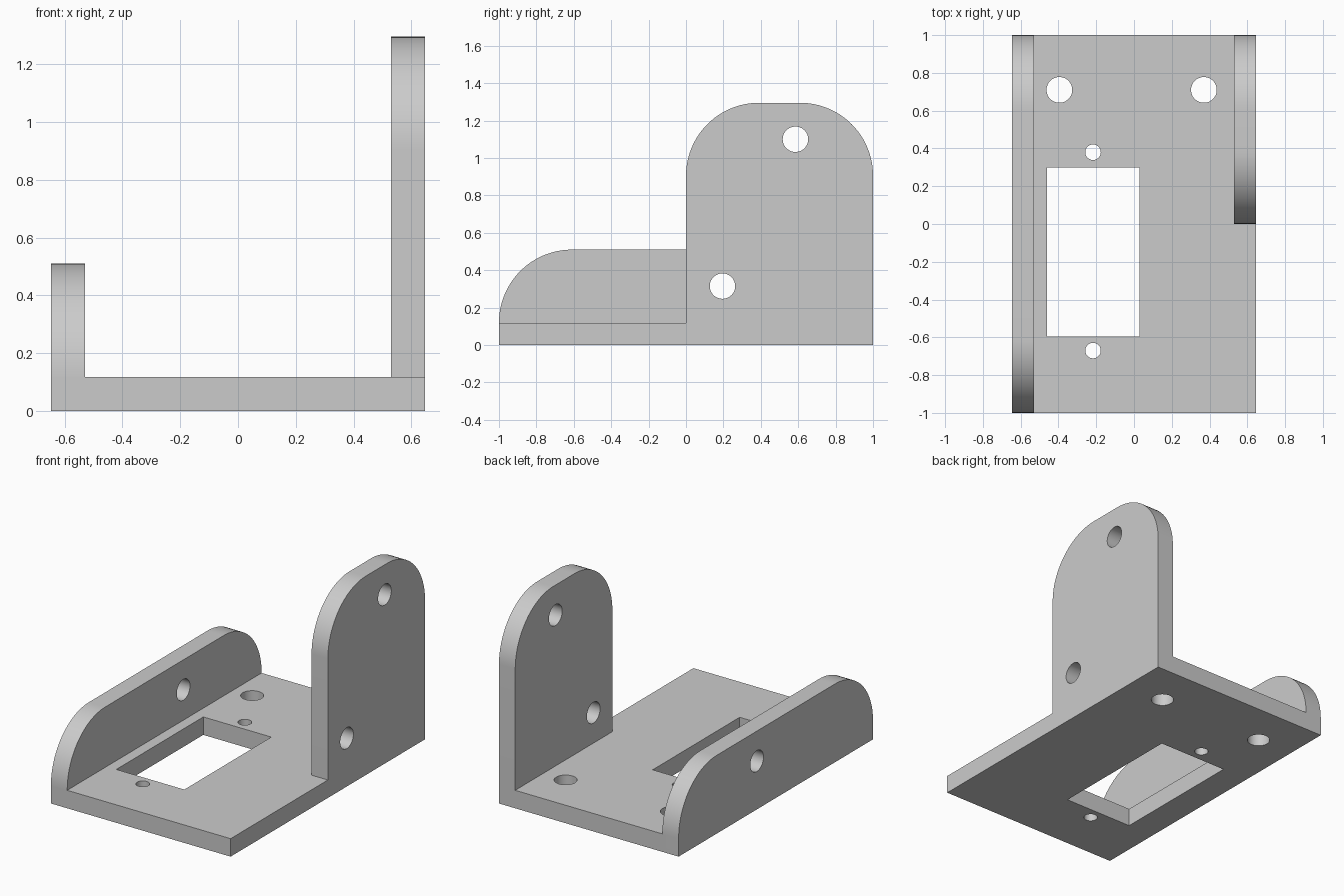
import bpy, bmesh, math
from mathutils import Matrix, Vector

default = bpy.data.objects.get("Cube")
if default:
    bpy.data.objects.remove(default, do_unlink=True)

HALF_W, HALF_L = 0.647, 1.0
THICK, WALL = 0.117, 0.117
CORNER = 0.39

grey = bpy.data.materials.new("plain grey")
grey.use_nodes = True
colour = (0.6, 0.6, 0.6, 1)
grey.diffuse_color = colour
grey.node_tree.nodes["Principled BSDF"].inputs["Base Color"].default_value = colour


def make_object(name, bm):
    bmesh.ops.recalc_face_normals(bm, faces=bm.faces)
    mesh = bpy.data.meshes.new(name)
    bm.to_mesh(mesh)
    bm.free()
    mesh.materials.append(grey)
    obj = bpy.data.objects.new(name, mesh)
    bpy.context.collection.objects.link(obj)
    return obj


def box(name, low, high):
    bm = bmesh.new()
    low, high = Vector(low), Vector(high)
    bmesh.ops.create_cube(bm, size=1)
    bmesh.ops.scale(bm, vec=high - low, verts=bm.verts)
    bmesh.ops.translate(bm, vec=(low + high) / 2, verts=bm.verts)
    return make_object(name, bm)


def rounded_wall(name, x0, y0, y1, top, steps=24):
    """Upright wall with both top corners rounded."""
    points = [(y0, 0), (y1, 0)]
    for cy, start in ((y1 - CORNER, 0), (y0 + CORNER, math.pi / 2)):
        for i in range(steps + 1):
            a = start + math.pi / 2 * i / steps
            points.append((cy + CORNER * math.cos(a), top - CORNER + CORNER * math.sin(a)))
    bm = bmesh.new()
    face = bm.faces.new([bm.verts.new((x0, y, z)) for y, z in points])
    side = bmesh.ops.extrude_face_region(bm, geom=[face])["geom"]
    moved = [v for v in side if isinstance(v, bmesh.types.BMVert)]
    bmesh.ops.translate(bm, vec=(WALL, 0, 0), verts=moved)
    return make_object(name, bm)


def drill(name, centre, radius, depth, axis="Z"):
    bm = bmesh.new()
    turn = Matrix.Rotation(math.pi / 2, 4, "Y") if axis == "X" else Matrix()
    bmesh.ops.create_cone(bm, cap_ends=True, segments=48, radius1=radius, radius2=radius,
                          depth=depth, matrix=Matrix.Translation(centre) @ turn)
    return make_object(name, bm)


def combine(target, tool, operation):
    mod = target.modifiers.new(operation.lower(), "BOOLEAN")
    mod.operation, mod.solver, mod.object = operation, "EXACT", tool
    bpy.context.view_layer.objects.active = target
    bpy.ops.object.modifier_apply(modifier=mod.name)
    bpy.data.objects.remove(tool, do_unlink=True)


# Base plate with a low wall on the right and a tall wall at the rear left
bracket = box("bracket", (-HALF_W, -HALF_L, 0), (HALF_W, HALF_L, THICK))
combine(bracket, rounded_wall("low_wall", -HALF_W, -HALF_L, HALF_L, 0.51), "UNION")
combine(bracket, rounded_wall("tall_wall", HALF_W - WALL, 0, HALF_L, 1.295), "UNION")

# Rectangular window in the plate
combine(bracket, box("window_cutter", (-0.46, -0.595, -0.1), (0.03, 0.3, 0.2)), "DIFFERENCE")

# Mounting holes and small screw holes in the plate
for x, y, r in ((-0.395, 0.71, 0.068), (0.37, 0.71, 0.068),
                (-0.217, 0.38, 0.041), (-0.217, -0.67, 0.041)):
    combine(bracket, drill("plate_hole_cutter", (x, y, 0), r, 0.5), "DIFFERENCE")

# Lower hole runs through both walls, upper hole through the tall wall
for y, z in ((0.195, 0.315), (0.585, 1.1)):
    combine(bracket, drill("wall_hole_cutter", (0, y, z), 0.068, 2, "X"), "DIFFERENCE")

# Merge coplanar faces, then smooth the curves only
bm = bmesh.new()
bm.from_mesh(bracket.data)
bmesh.ops.remove_doubles(bm, verts=bm.verts, dist=0.0001)
bmesh.ops.dissolve_limit(bm, angle_limit=math.radians(0.2), verts=bm.verts, edges=bm.edges)
bm.to_mesh(bracket.data)
bm.free()
bpy.ops.object.select_all(action="DESELECT")
bracket.select_set(True)
bpy.context.view_layer.objects.active = bracket
bpy.ops.object.shade_smooth_by_angle(angle=math.radians(30))
